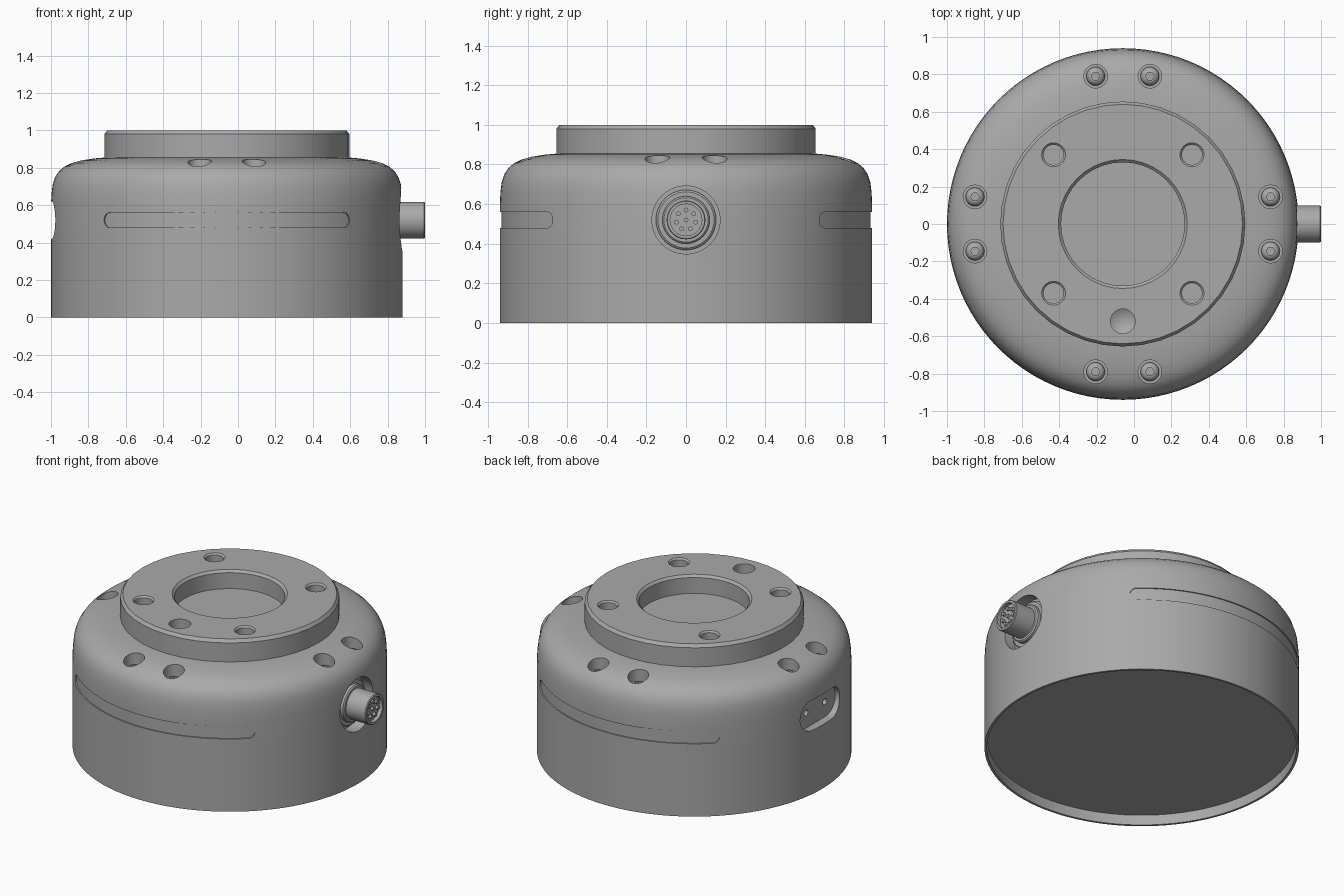
import bpy, bmesh
from math import sin, cos, pi, radians
from mathutils import Matrix

default = bpy.data.objects.get("Cube")
if default:
    bpy.data.objects.remove(default, do_unlink=True)

CX = -0.06   # axis of the round body
PORT_Z = 0.52  # height of the side fittings
grey = bpy.data.materials.new("machined_grey")
grey.use_nodes = True
colour = (0.4, 0.4, 0.4, 1)
grey.diffuse_color = colour
grey.node_tree.nodes["Principled BSDF"].inputs["Base Color"].default_value = colour


def add(name, bm, matrix=Matrix()):
    bmesh.ops.recalc_face_normals(bm, faces=bm.faces)
    mesh = bpy.data.meshes.new(name)
    bm.to_mesh(mesh)
    bm.free()
    mesh.transform(matrix)
    mesh.materials.append(grey)
    obj = bpy.data.objects.new(name, mesh)
    bpy.context.collection.objects.link(obj)
    return obj


def lathe(name, profile, matrix=Matrix(), sides=32):
    """Closed solid of revolution; the profile starts and ends on the axis."""
    bm = bmesh.new()
    rings = []
    for r, z in profile:
        n = sides if r else 1
        rings.append([bm.verts.new((r * cos(2 * pi * i / n), r * sin(2 * pi * i / n), z))
                      for i in range(n)])
    for a, b in zip(rings, rings[1:]):
        for i in range(sides):
            j = (i + 1) % sides
            loop = [a[i % len(a)], a[j % len(a)], b[j % len(b)], b[i % len(b)]]
            bm.faces.new(list(dict.fromkeys(loop)))
    return add(name, bm, matrix)


def cylinder(name, r, z0, z1, matrix=Matrix(), sides=32):
    return lathe(name, [(0, z0), (r, z0), (r, z1), (0, z1)], matrix, sides)


def cut(obj, cutters):
    for c in cutters:
        c.hide_render = True
        mod = obj.modifiers.new("cut", "BOOLEAN")
        mod.operation, mod.solver, mod.object = "DIFFERENCE", "EXACT", c
    bpy.context.view_layer.update()
    deps = bpy.context.evaluated_depsgraph_get()
    mesh = bpy.data.meshes.new_from_object(obj.evaluated_get(deps))
    obj.modifiers.clear()
    obj.data = mesh
    for c in cutters:
        bpy.data.objects.remove(c, do_unlink=True)


def smooth(obj, angle=28):
    bpy.ops.object.select_all(action="DESELECT")
    obj.select_set(True)
    bpy.context.view_layer.objects.active = obj
    bpy.ops.object.shade_smooth_by_angle(angle=radians(angle))


def at(x, y, z=0):
    return Matrix.Translation((CX + x, y, z))


def groove_cutter(turn):
    """Curved band with rounded ends, just biting into the wall."""
    h, end = 0.04, 0.773
    caps = [radians(a) for a in (12, 30, 50, 70, 90)]
    left = [(-end + h * (1 - cos(a)), h * sin(a)) for a in caps]
    count = 40
    span = end - h
    mid = [(-span + 2 * span * i / count, h) for i in range(1, count)]
    right = [(-t, k) for t, k in reversed(left)]
    bm = bmesh.new()
    cols = []
    for t, k in left + mid + right:
        a = t + turn
        cols.append([bm.verts.new((r * cos(a), r * sin(a), PORT_Z + s * k))
                     for r, s in ((0.932, -1), (0.96, -1), (0.96, 1), (0.932, 1))])
    for a, b in zip(cols, cols[1:]):
        for i in range(4):
            j = (i + 1) % 4
            bm.faces.new([a[i], a[j], b[j], b[i]])
    bm.faces.new(cols[0])
    bm.faces.new(cols[-1])
    return add("groove_cutter", bm, at(0, 0))


def obround_cutter():
    """Pocket with rounded ends, for the -x side."""
    bm = bmesh.new()
    r, c, n = 0.1, 0.106, 12
    outline = []
    for side in (1, -1):
        for i in range(n + 1):
            a = -pi / 2 + pi * i / n
            outline.append((side * (c + r * cos(a)), side * r * sin(a)))
    face = bm.faces.new([bm.verts.new((-0.885, y, PORT_Z + z)) for y, z in outline])
    out = bmesh.ops.extrude_face_region(bm, geom=[face])["geom"]
    verts = [v for v in out if isinstance(v, bmesh.types.BMVert)]
    bmesh.ops.translate(bm, verts=verts, vec=(-0.2, 0, 0))
    return add("pocket_cutter", bm, at(0, 0))


# Body shell with a domed shoulder and a recessed underside
body = lathe("body", [(0, 0.067), (0.925, 0.067), (0.925, 0), (0.94, 0), (0.94, 0.25),
                      (0.94, 0.45), (0.94, 0.6), (0.937, 0.66), (0.931, 0.71), (0.918, 0.75),
                      (0.897, 0.782), (0.867, 0.807), (0.83, 0.825), (0.78, 0.839),
                      (0.71, 0.85), (0.63, 0.857), (0, 0.857)], at(0, 0), 96)

screw_spots = []
for s in (1, -1):
    for t in (1, -1):
        screw_spots += [(s * 0.145, t * 0.79), (s * 0.79, t * 0.145)]

right_axis = at(0, 0, PORT_Z) @ Matrix.Rotation(pi / 2, 4, "Y")
left_axis = at(0, 0, PORT_Z) @ Matrix.Rotation(-pi / 2, 4, "Y")
cutters = [cylinder("bore_cutter", 0.063, 0.745, 1, at(x, y)) for x, y in screw_spots]
cutters += [groove_cutter(-pi / 2), groove_cutter(pi / 2), obround_cutter()]
cutters.append(cylinder("socket_cutter", 0.172, 0.86, 1.1, right_axis, 40))
cut(body, cutters)
cut(body, [cylinder("pinhole_cutter", 0.02, 0.86, 1,
                    Matrix.Translation((0, y, 0)) @ left_axis, 16) for y in (0.098, -0.098)])
smooth(body)

# Mounting flange with a shallow central recess
flange = lathe("mounting_flange", [(0, 0.88), (0.33, 0.88), (0.33, 0.985), (0.345, 1),
                                   (0.64, 1), (0.655, 0.98), (0.655, 0.85), (0, 0.85)],
               at(0, 0), 40)
holes = [lathe("hole_cutter", [(0, 0.89), (0.054, 0.89), (0.054, 0.99), (0.064, 1),
                               (0.064, 1.05), (0, 1.05)], at(s * 0.37, t * 0.37))
         for s in (1, -1) for t in (1, -1)]
holes.append(lathe("dowel_cutter", [(0, 0.89), (0.066, 0.93), (0.066, 1.05), (0, 1.05)],
                   at(0, -0.52)))
cut(flange, holes)
smooth(flange)

# Domed cap screws with hexagonal sockets
screw = lathe("shoulder_screw", [(0, 0.74), (0.05, 0.74), (0.05, 0.758), (0.046, 0.77),
                                 (0.037, 0.78), (0.026, 0.786), (0, 0.786)], sides=24)
cut(screw, [cylinder("hex_cutter", 0.023, 0.762, 0.9, sides=6)])
smooth(screw, 35)
for i, (x, y) in enumerate(screw_spots):
    obj = screw if i == 0 else screw.copy()
    if i:
        bpy.context.collection.objects.link(obj)
    obj.matrix_world = at(x, y)

# Cable connector: stepped collar, open barrel and pins
connector = lathe("cable_connector", [(0, 0.855), (0.152, 0.855), (0.152, 0.882), (0.142, 0.89),
                                      (0.12, 0.89), (0.12, 0.91), (0.112, 0.917), (0.098, 0.917),
                                      (0.098, 1.055), (0.094, 1.06), (0.08, 1.06),
                                      (0.08, 1.035), (0, 1.035)], right_axis, 40)
smooth(connector)
for i in range(8):
    a = 2 * pi * i / 7
    r = 0.05 if i < 7 else 0
    offset = Matrix.Translation((0, r * sin(a), r * cos(a)))
    smooth(cylinder("connector_pin", 0.012, 1.03, 1.052, offset @ right_axis, 12))
